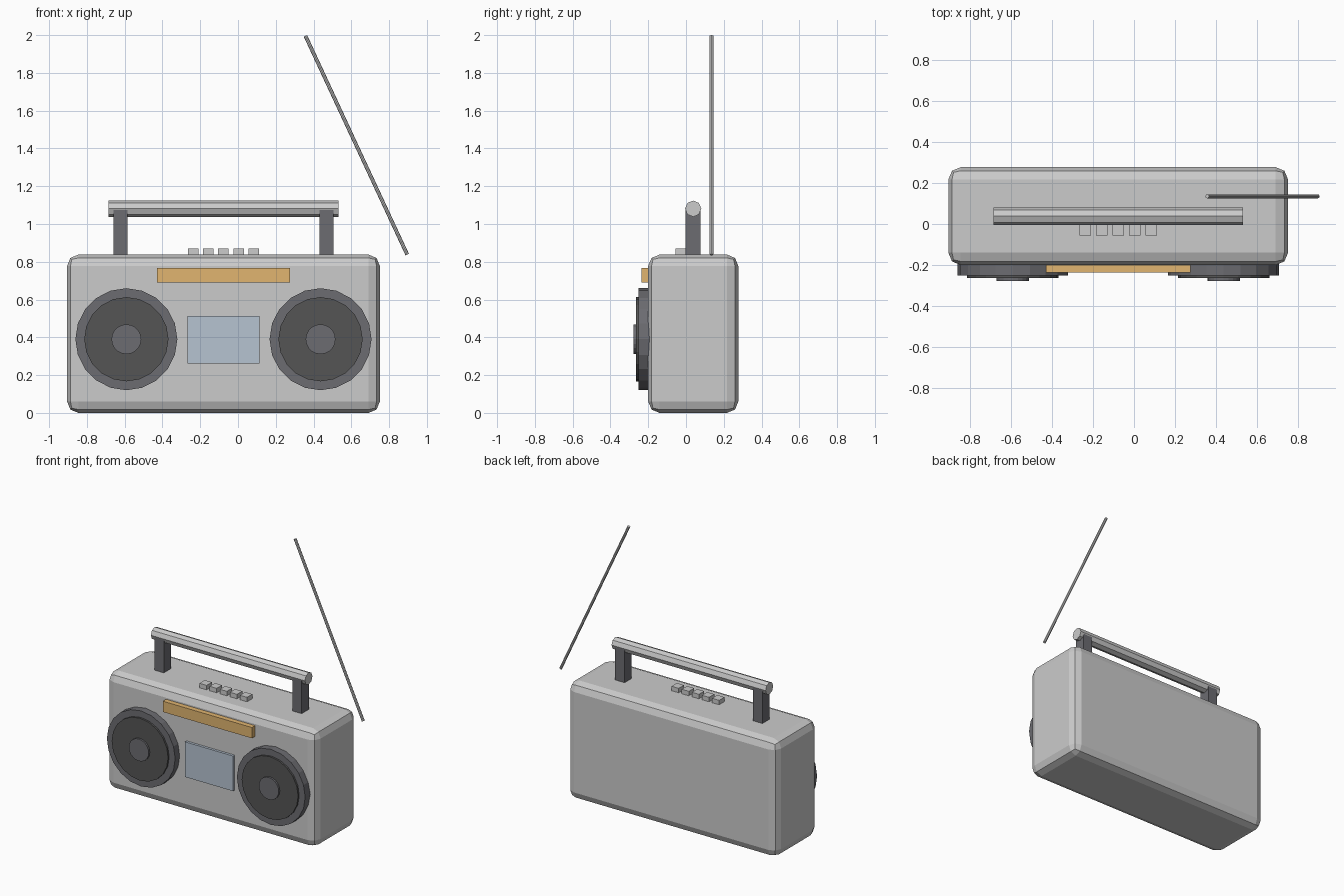
import bpy
from math import pi, radians
from mathutils import Vector

if "Cube" in bpy.data.objects:
    bpy.data.objects.remove(bpy.data.objects["Cube"])

CX, CY = -0.077, 0.038   # centre of the body
TOP, FRONT = 0.838, -0.20


def material(name, rgb):
    m = bpy.data.materials.new(name)
    m.diffuse_color = (*rgb, 1)
    m.use_nodes = True
    m.node_tree.nodes["Principled BSDF"].inputs["Base Color"].default_value = m.diffuse_color
    return m


def finish(name, mat):
    o = bpy.context.object
    o.name = name
    if mat:
        o.data.materials.append(mat)
    return o


def box(name, lo, hi, mat=None):
    lo, hi = Vector(lo), Vector(hi)
    bpy.ops.mesh.primitive_cube_add(size=1, location=(lo + hi) / 2)
    o = finish(name, mat)
    o.scale = hi - lo
    bpy.ops.object.transform_apply(location=False, rotation=False, scale=True)
    return o


def rod(name, a, b, r, sides, mat=None):
    a, b = Vector(a), Vector(b)
    bpy.ops.mesh.primitive_cylinder_add(
        vertices=sides, radius=r, depth=(b - a).length, location=(a + b) / 2)
    o = finish(name, mat)
    o.rotation_euler = (b - a).to_track_quat('Z', 'Y').to_euler()
    return o


amber = material("amber", (0.75, 0.46, 0.16))
glass = material("pale_blue", (0.47, 0.55, 0.64))
dark = material("dark_grey", (0.15, 0.15, 0.165))
black = material("cone_grey", (0.09, 0.09, 0.09))

# Rounded case
body = box("body", (CX - 0.828, FRONT, 0), (CX + 0.828, 0.277, TOP))
bev = body.modifiers.new("bevel", 'BEVEL')
bev.width, bev.segments = 0.06, 2

for side, s in (("left", -1), ("right", 1)):
    # Speaker: stacked ring, cone and hub
    x, z = CX + s * 0.514, 0.39
    for part, r, y, mat in (("ring", 0.27, -0.251, dark),
                            ("cone", 0.223, -0.264, black),
                            ("hub", 0.079, -0.277, dark)):
        rod(f"{side}_speaker_{part}", (x, FRONT + 0.02, z), (x, y, z), r, 20, mat)
    # Handle post
    x = CX + s * 0.545
    box(f"{side}_handle_post", (x - 0.037, CY - 0.04, TOP - 0.02),
        (x + 0.037, CY + 0.04, 1.08), dark)

# Octagonal handle grip
rod("handle_grip", (CX - 0.609, CY, 1.081), (CX + 0.609, CY, 1.081), 0.043, 8)

# Tuning dial and tape window
box("tuning_dial", (CX - 0.352, -0.236, 0.69), (CX + 0.352, FRONT + 0.02, 0.767), amber)
box("tape_window", (CX - 0.19, -0.218, 0.262), (CX + 0.19, FRONT + 0.02, 0.513), glass)

# Row of push buttons
for i in range(5):
    x = CX + (i - 2) * 0.08
    box(f"button_{i + 1}", (x - 0.028, -0.056, TOP - 0.02), (x + 0.028, 0.004, 0.87))

# Leaning aerial
rod("aerial", (0.896, 0.135, 0.838), (0.357, 0.135, 1.996), 0.01, 8)
